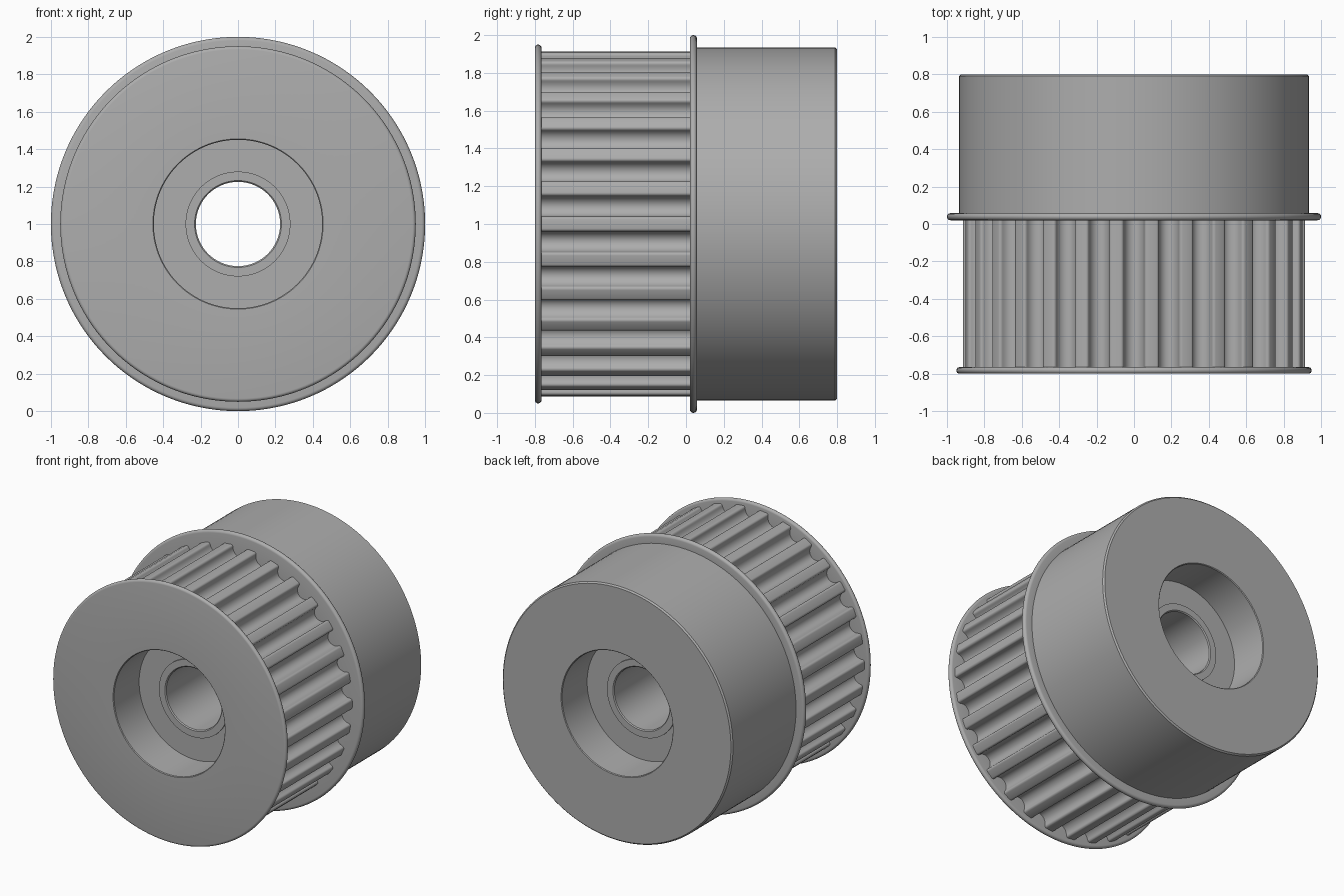
import bpy, math

if "Cube" in bpy.data.objects:
    bpy.data.objects.remove(bpy.data.objects["Cube"])

R_BELT = 0.915          # outer radius of the toothed band
TEETH = 30
Y_FRONT, Y_MID = -0.765, 0.02   # ends of the toothed band
R_SEAM = 0.83           # where flange inner faces stop, below the groove floors

grey = bpy.data.materials.new("machined_grey")
grey.diffuse_color = (0.42, 0.42, 0.42, 1)
grey.use_nodes = True
grey.node_tree.nodes["Principled BSDF"].inputs["Base Color"].default_value = grey.diffuse_color


def make_object(name, rings, angle=30):
    """Skin a list of closed rings, each running around the y axis."""
    n = len(rings[0])
    verts = [v for ring in rings for v in ring]
    faces = [(i * n + j, i * n + (j + 1) % n, (i + 1) * n + (j + 1) % n, (i + 1) * n + j)
             for i in range(len(rings) - 1) for j in range(n)]
    mesh = bpy.data.meshes.new(name)
    mesh.from_pydata(verts, [], faces)
    mesh.materials.append(grey)
    obj = bpy.data.objects.new(name, mesh)
    bpy.context.collection.objects.link(obj)
    bpy.ops.object.select_all(action='DESELECT')
    obj.select_set(True)
    bpy.context.view_layer.objects.active = obj
    bpy.ops.object.shade_smooth_by_angle(angle=math.radians(angle))
    return obj


def point(r, a, y):
    return (r * math.sin(a), y, 1 + r * math.cos(a))


def lathe(name, profile, segments=144):
    """Spin (radius, y) points about the pulley axis."""
    return make_object(name, [[point(r, 2 * math.pi * j / segments, y)
                               for j in range(segments)] for r, y in profile])


def rounded_rim(radius, y0, y1, steps=8):
    """Half-round flange edge, front to back."""
    h = (y1 - y0) / 2
    return [(radius - h + h * math.sin(t), (y0 + y1) / 2 - h * math.cos(t))
            for t in (math.pi * k / steps for k in range(steps + 1))]


# Toothed band: round-bottomed grooves with rounded tooth tips
def groove_half():
    """(offset from groove centre, depth), from the floor to the tooth land."""
    arc_r, tip_r, depth, land = 0.056, 0.016, 0.08, 0.072
    pts = []
    for k in range(7):
        t = math.pi / 2 * k / 6
        pts.append((arc_r * math.sin(t), depth - arc_r + arc_r * math.cos(t)))
    for k in range(5):
        t = math.pi / 2 * k / 4
        pts.append((land - tip_r * math.cos(t), tip_r - tip_r * math.sin(t)))
    return pts


half = groove_half()
groove = [(-s, d) for s, d in reversed(half[1:])] + half
outline = [(R_BELT - d, 2 * math.pi * k / TEETH + s / R_BELT)
           for k in range(TEETH) for s, d in groove]
make_object("toothed_band", [[point(r, a, y) for r, a in outline]
                             for y in (Y_FRONT, Y_MID)])

# Front flange: face, rounded rim and inner side
lathe("front_flange", [(0.455, -0.8)] + rounded_rim(0.95, -0.8, Y_FRONT)
      + [(R_SEAM, Y_FRONT)])

# Middle flange between the band and the hub
lathe("middle_flange", [(R_SEAM, Y_MID)] + rounded_rim(1.0, Y_MID, 0.058)
      + [(0.935, 0.058)])

# Plain hub with a small chamfer on its back edge
lathe("hub", [(0.935, 0.058), (0.935, 0.79), (0.925, 0.8), (0.455, 0.8)])

# Bore: a recess at each end, a low shoulder ring and a through hole
side = [(0.455, 0.8), (0.45, 0.795), (0.45, 0.505), (0.28, 0.505),
        (0.28, 0.517), (0.232, 0.517), (0.225, 0.51)]
lathe("bore", side + [(r, -y) for r, y in reversed(side)])
